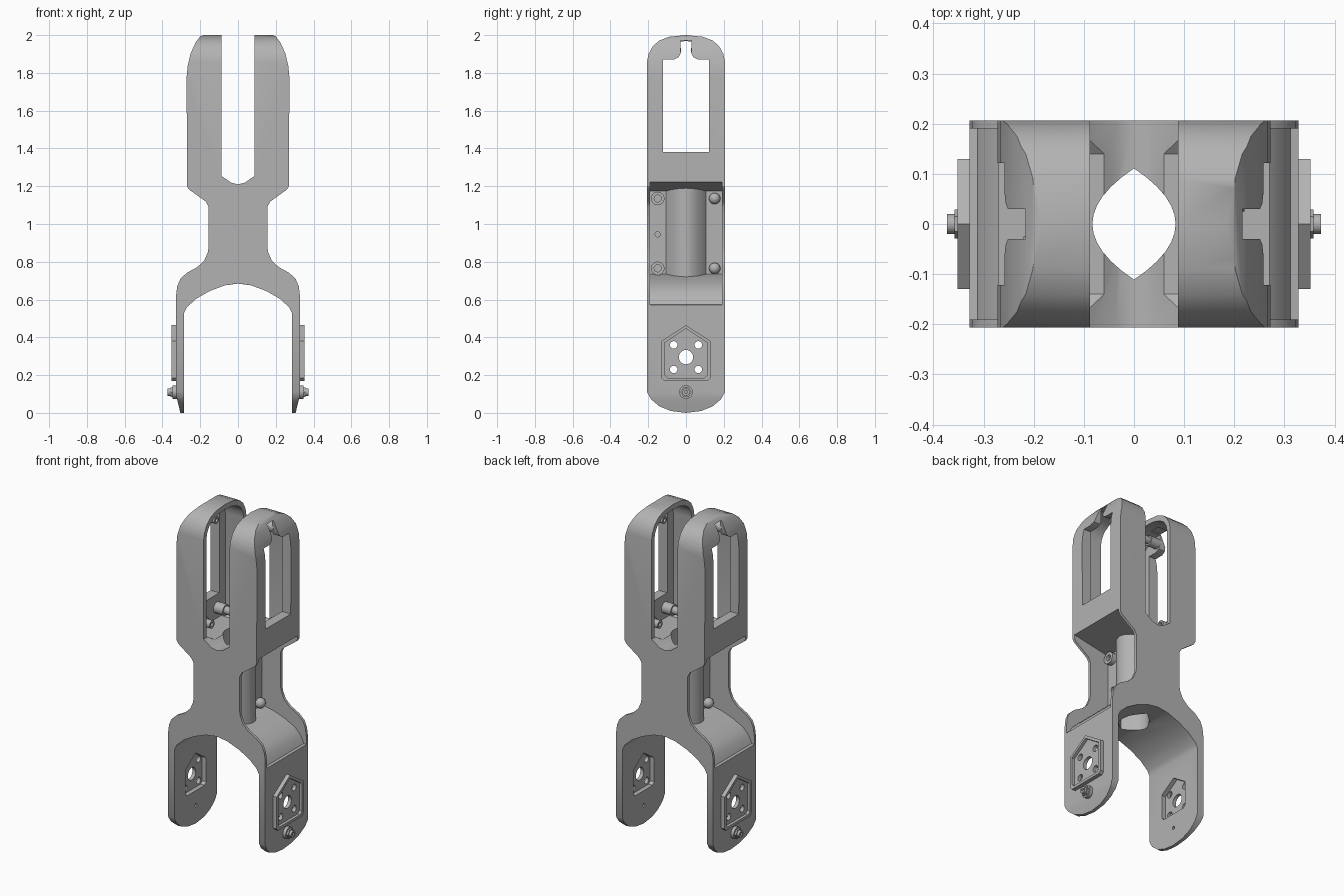
import bpy, bmesh, math

if "Cube" in bpy.data.objects:
    bpy.data.objects.remove(bpy.data.objects["Cube"], do_unlink=True)

grey = bpy.data.materials.new("matte grey")
grey.use_nodes = True
colour = (0.45, 0.45, 0.45, 1)
grey.diffuse_color = colour
grey.node_tree.nodes["Principled BSDF"].inputs["Base Color"].default_value = colour


def finish(bm, name):
    bmesh.ops.recalc_face_normals(bm, faces=bm.faces)
    mesh = bpy.data.meshes.new(name)
    bm.to_mesh(mesh)
    bm.free()
    mesh.materials.append(grey)
    ob = bpy.data.objects.new(name, mesh)
    bpy.context.collection.objects.link(ob)
    return ob


def prism(name, pts, axis, lo, hi):
    """Extrude a closed 2D outline along an axis from lo to hi."""
    place = {"x": lambda a, b, d: (d, a, b),
             "y": lambda a, b, d: (a, d, b),
             "z": lambda a, b, d: (a, b, d)}[axis]
    bm = bmesh.new()
    rings = [[bm.verts.new(place(a, b, d)) for a, b in pts] for d in (lo, hi)]
    for ring in rings:
        bm.faces.new(ring)
    for i in range(len(pts)):
        j = (i + 1) % len(pts)
        bm.faces.new((rings[0][i], rings[0][j], rings[1][j], rings[1][i]))
    return finish(bm, name)


def mirrored(half):
    """Close a right-hand outline by mirroring it over the first axis."""
    return half + [(-a, b) for a, b in reversed(half) if a > 0]


def circle(u, v, r, n=24):
    return [(u + r * math.cos(2 * math.pi * i / n), v + r * math.sin(2 * math.pi * i / n))
            for i in range(n)]


def lens(a, b, n=12):
    ys = [b * (2 * i / n - 1) for i in range(n)]
    right = [(a * (1 - (y / b) ** 2), y) for y in ys]
    return right + [(-x, -y) for x, y in right]


def combine(ob, tool, operation):
    mod = ob.modifiers.new(operation, "BOOLEAN")
    mod.operation, mod.solver, mod.object = operation, "EXACT", tool
    bpy.ops.object.select_all(action="DESELECT")
    bpy.context.view_layer.objects.active = ob
    ob.select_set(True)
    bpy.ops.object.modifier_apply(modifier=mod.name)
    bpy.data.objects.remove(tool, do_unlink=True)


def smooth(ob):
    bpy.ops.object.select_all(action="DESELECT")
    bpy.context.view_layer.objects.active = ob
    ob.select_set(True)
    bpy.ops.object.shade_smooth_by_angle(angle=math.radians(30))


def span(side, near, far):
    return sorted((side * near, side * far))


# Fork outline: arch, leg, shoulder, waist, prong, slot
outline = [(0, .685), (.07, .675), (.15, .645), (.22, .605), (.27, .56), (.285, .53),
           (.285, 0), (.305, 0), (.322, .07), (.328, .1), (.328, .62), (.322, .67),
           (.305, .71), (.27, .742), (.215, .772), (.178, .808), (.16, .85), (.155, .88),
           (.155, 1.09), (.17, 1.118), (.26, 1.183), (.27, 1.2), (.272, 1.78),
           (.266, 1.84), (.25, 1.905), (.225, 1.96), (.2, 1.993), (.185, 2), (.088, 2),
           (.088, 1.255), (.035, 1.218), (0, 1.21)]
body = prism("bracket_body", mirrored(outline), "y", -.206, .206)

# Rounded ends seen from the side
side_shape = [(0, 0), (.08, .01), (.14, .034), (.185, .072), (.206, .11), (.206, 1.86),
              (.198, 1.9), (.175, 1.942), (.14, 1.972), (.09, 1.991), (0, 2)]
combine(body, prism("side_limit", mirrored(side_shape), "x", -1, 1), "INTERSECT")

pocket = [(.03, .735), (.1, .722), (.18, .695), (.25, .66), (.29, .62), (.312, .575),
          (.34, .57), (.34, 1), (.29, 1.225), (.03, 1.175)]
cavity = [(0, 1.235), (.14, 1.235), (.18, 1.265), (.18, 1.85), (.172, 1.89),
          (.15, 1.925), (.11, 1.95), (.06, 1.965), (0, 1.968)]
window = [(.122, 1.38), (.122, 1.87), (.065, 1.87), (.04, 1.882), (.03, 1.9), (.03, 1.972)]


def house(inset):
    w = .13 - inset
    return mirrored([(0, .465 - inset * 1.2), (w, .38 - inset * .6), (w, .185 + inset),
                     (w - .015, .17 + inset)])


# Waist pockets, then the raised house-shaped mounts on the legs
for s in (-1, 1):
    combine(body, prism("pocket", [(s * x, z) for x, z in pocket], "y", -.19, .19), "DIFFERENCE")
    combine(body, prism("mount", house(0), "x", *span(s, .31, .352)), "UNION")

# Cable tube through the waist
combine(body, prism("tube", lens(.105, .125), "z", .697, 1.195), "UNION")
combine(body, prism("tube_bore", lens(.083, .111), "z", .5, 1.4), "DIFFERENCE")

# Prong hollows and windows, mount recesses and holes
for s in (-1, 1):
    cuts = [(mirrored(cavity), .05, .212), (mirrored(window), .15, .4),
            (house(.016), .334, .4), (house(.03), .25, .312),
            (circle(0, .295, .038), .2, .4), (circle(0, .11, .01, 12), .2, .31)]
    cuts += [(circle(y, z, .02, 16), .2, .4) for y in (-.065, .065) for z in (.23, .36)]
    cuts += [(circle(-s * .15, .945, .014, 12), .015, .1)]
    for shape, near, far in cuts:
        combine(body, prism("cutter", shape, "x", *span(s, near, far)), "DIFFERENCE")
smooth(body)


def peg(name, s, y, z, r, near, far, n=20):
    ob = prism(name, circle(y, z, r, n), "x", *span(s, near, far))
    smooth(ob)
    return ob


def socket_peg(name, s, y, z, r, near, far, bore):
    """Peg whose far end has a round socket."""
    ob = peg(name, s, y, z, r, near, far)
    open_end = far if far > near else far - .01
    depth = .02 if far > near else -.02
    combine(ob, prism("cutter", circle(y, z, bore, 12), "x",
                      *span(s, far - depth, open_end + (.01 if far > near else 0))), "DIFFERENCE")
    smooth(ob)


for s, label in ((1, "left"), (-1, "right")):
    # Leg pivot bolt
    peg(label + "_pivot_washer", s, 0, .11, .036, .32, .347)
    peg(label + "_pivot_nut", s, 0, .11, .029, .345, .358, 6)
    socket_peg(label + "_pivot_tip", s, 0, .11, .02, .345, .373, .009)

    # Waist flange bolts: sockets on one edge, domes on the other
    for z, level in ((.765, "lower"), (1.135, "upper")):
        socket_peg(f"{label}_{level}_flange_socket", s, -s * .15, z, .036, .02, .06, .019)
        bm = bmesh.new()
        bmesh.ops.create_uvsphere(bm, u_segments=20, v_segments=12, radius=.03)
        bmesh.ops.translate(bm, verts=bm.verts, vec=(s * .045, s * .152, z))
        smooth(finish(bm, f"{label}_{level}_flange_dome"))

    # Screw posts inside the prong
    for y, edge in ((-.1, "front"), (.1, "back")):
        peg(f"{label}_{edge}_post", s, y, 1.3, .034, .15, .22)
        socket_peg(f"{label}_{edge}_post_tip", s, y, 1.3, .024, .22, .105, .012)
    peg(label + "_top_post", s, s * .055, 1.92, .03, .15, .22)
    socket_peg(label + "_top_post_tip", s, s * .055, 1.92, .022, .22, .105, .011)
